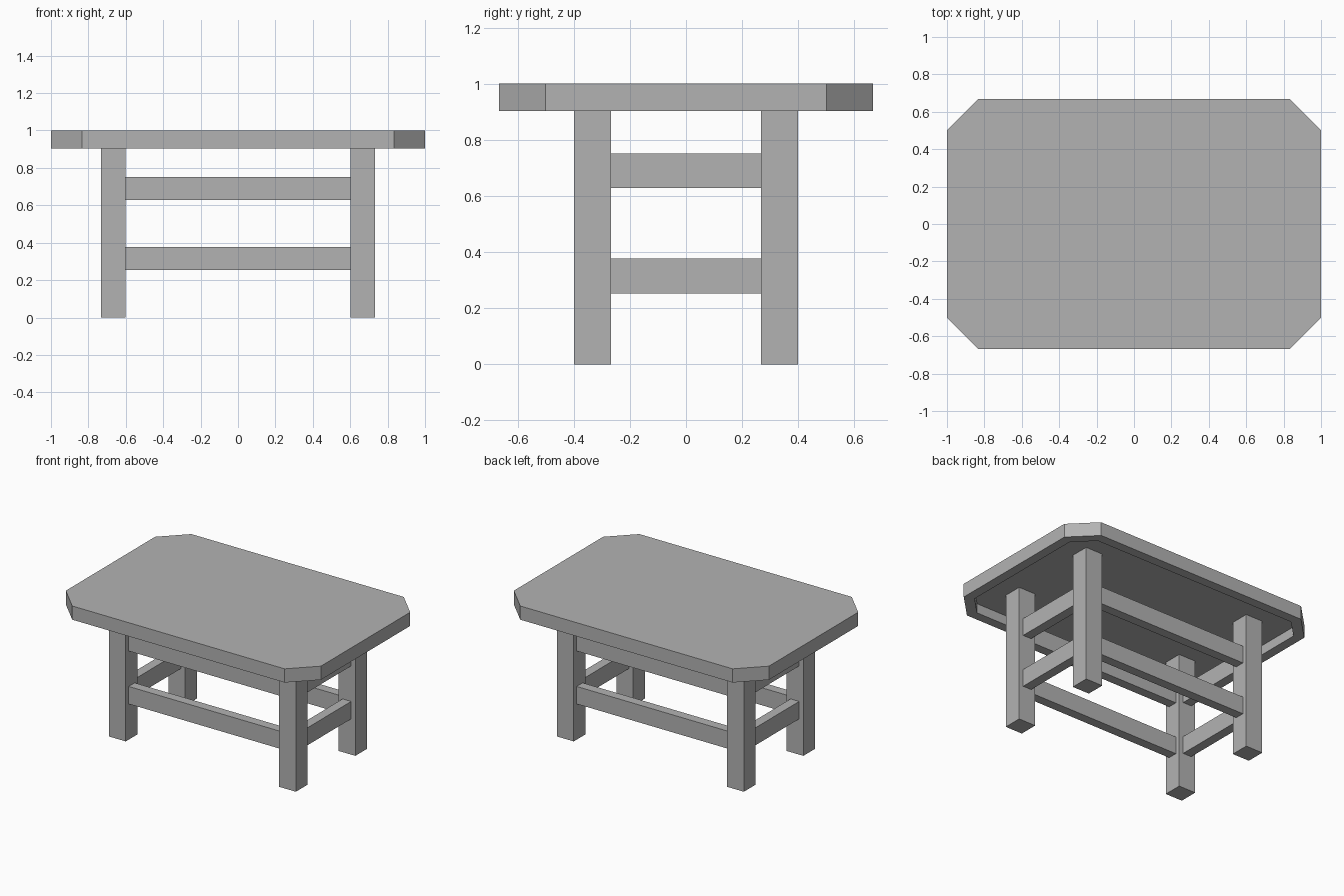
import bpy, bmesh

# Remove the default object
if "Cube" in bpy.data.objects:
    bpy.data.objects.remove(bpy.data.objects["Cube"], do_unlink=True)

# Single plain material
grey = bpy.data.materials.new("plain_grey")
grey.use_nodes = True
colour = (0.45, 0.45, 0.45, 1)
grey.diffuse_color = colour
grey.node_tree.nodes["Principled BSDF"].inputs["Base Color"].default_value = colour


def add_object(name, bm):
    bmesh.ops.recalc_face_normals(bm, faces=bm.faces)
    mesh = bpy.data.meshes.new(name)
    bm.to_mesh(mesh)
    bm.free()
    mesh.materials.append(grey)
    obj = bpy.data.objects.new(name, mesh)
    bpy.context.collection.objects.link(obj)
    return obj


def box(name, centre, size):
    bm = bmesh.new()
    bmesh.ops.create_cube(bm, size=1)
    bmesh.ops.scale(bm, vec=size, verts=bm.verts)
    bmesh.ops.translate(bm, vec=centre, verts=bm.verts)
    return add_object(name, bm)


HALF_X, HALF_Y, CUT = 1.0, 0.667, 0.167
TOP, UNDERSIDE, RECESS, RIM = 1.0, 0.903, 0.067, 0.067
LEG, LEG_X, LEG_Y = 0.133, 0.667, 0.333
RAIL_THICK, RAIL_HEIGHT = 0.067, 0.124
FLOOR = UNDERSIDE + RECESS

# Tabletop: clipped corners, hollowed underneath behind a rim
bm = bmesh.new()
outline = []
for sx, sy in ((1, 1), (-1, 1), (-1, -1), (1, -1)):
    corner = [(sx * HALF_X, sy * (HALF_Y - CUT)), (sx * (HALF_X - CUT), sy * HALF_Y)]
    outline += corner if sx * sy > 0 else corner[::-1]
base = bm.faces.new([bm.verts.new((x, y, UNDERSIDE)) for x, y in outline])
slab = bmesh.ops.extrude_face_region(bm, geom=[base], use_keep_orig=True)
raised = [v for v in slab["geom"] if isinstance(v, bmesh.types.BMVert)]
bmesh.ops.translate(bm, vec=(0, 0, TOP - UNDERSIDE), verts=raised)
bmesh.ops.recalc_face_normals(bm, faces=bm.faces)
bmesh.ops.inset_region(bm, faces=[base], thickness=RIM, use_even_offset=True)
pocket = bmesh.ops.extrude_discrete_faces(bm, faces=[base])["faces"][0]
bmesh.ops.translate(bm, vec=(0, 0, RECESS), verts=pocket.verts)
add_object("tabletop", bm)

# Legs reach up to the floor of the recess
for side, sx in (("left", 1), ("right", -1)):
    for end, sy in (("front", -1), ("back", 1)):
        box(f"{end}_{side}_leg", (sx * LEG_X, sy * LEG_Y, FLOOR / 2), (LEG, LEG, FLOOR))

# Two levels of rails centred between the legs
for level, z in (("lower", 0.315), ("upper", 0.69)):
    for end, sy in (("front", -1), ("back", 1)):
        box(f"{level}_{end}_rail", (0, sy * LEG_Y, z),
            (2 * LEG_X - LEG, RAIL_THICK, RAIL_HEIGHT))
    for side, sx in (("left", 1), ("right", -1)):
        box(f"{level}_{side}_rail", (sx * LEG_X, 0, z),
            (RAIL_THICK, 2 * LEG_Y - LEG, RAIL_HEIGHT))
